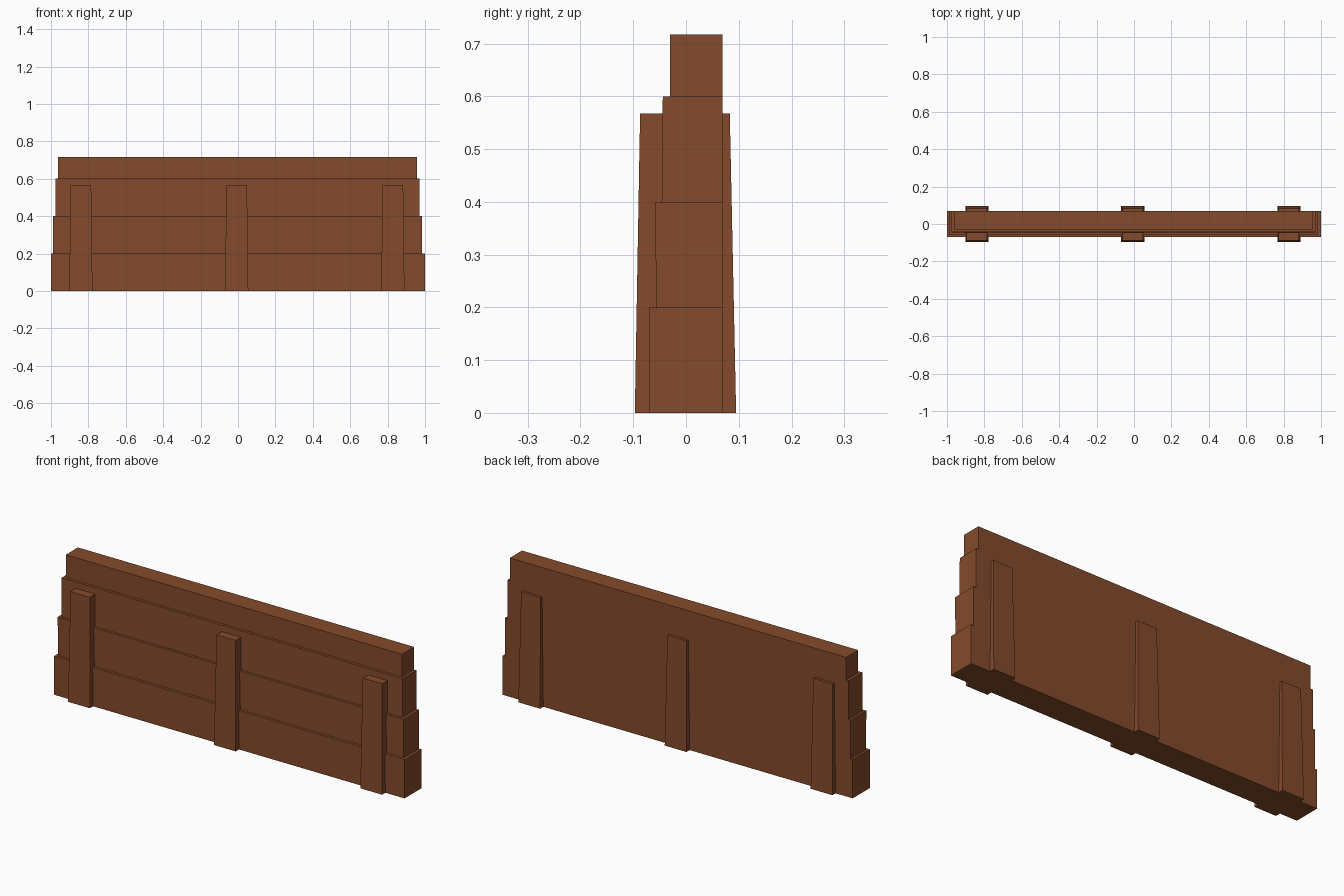
import bpy
import bmesh

if "Cube" in bpy.data.objects:
    bpy.data.objects.remove(bpy.data.objects["Cube"])

wood = bpy.data.materials.new("brown wood")
wood.diffuse_color = (0.231, 0.069, 0.025, 1)
wood.use_nodes = True
wood.node_tree.nodes["Principled BSDF"].inputs["Base Color"].default_value = wood.diffuse_color


def tapered_box(name, z0, z1, bottom, top):
    """Box whose bottom and top rectangles are (x0, x1, y0, y1)."""
    bm = bmesh.new()
    bmesh.ops.create_cube(bm, size=1)
    for v in bm.verts:
        x0, x1, y0, y1 = top if v.co.z > 0 else bottom
        v.co = (x1 if v.co.x > 0 else x0,
                y1 if v.co.y > 0 else y0,
                z1 if v.co.z > 0 else z0)
    mesh = bpy.data.meshes.new(name)
    bm.to_mesh(mesh)
    bm.free()
    mesh.materials.append(wood)
    obj = bpy.data.objects.new(name, mesh)
    bpy.context.collection.objects.link(obj)
    return obj


# Stacked planks: flush at the back, stepping in at the front and ends
BACK = 0.069
planks = [
    # z0, z1, left, right, front at bottom, front at top
    (0.0, 0.2, -1.0, 1.0, -0.07, -0.07),
    (0.2, 0.4, -0.988, 0.985, -0.056, -0.059),
    (0.4, 0.6, -0.976, 0.97, -0.046, -0.044),
    (0.6, 0.717, -0.962, 0.957, -0.03, -0.03),
]
for i, (z0, z1, xl, xr, f0, f1) in enumerate(planks):
    tapered_box(f"plank_{i + 1}", z0, z1, (xl, xr, f0, BACK), (xl, xr, f1, BACK))

# Tapered posts passing through the wall, showing on both sides
for side, x in (("left", -0.84), ("middle", -0.007), ("right", 0.828)):
    tapered_box(f"{side}_post", 0, 0.567,
                (x - 0.062, x + 0.062, -0.097, 0.095),
                (x - 0.055, x + 0.055, -0.087, 0.083))
